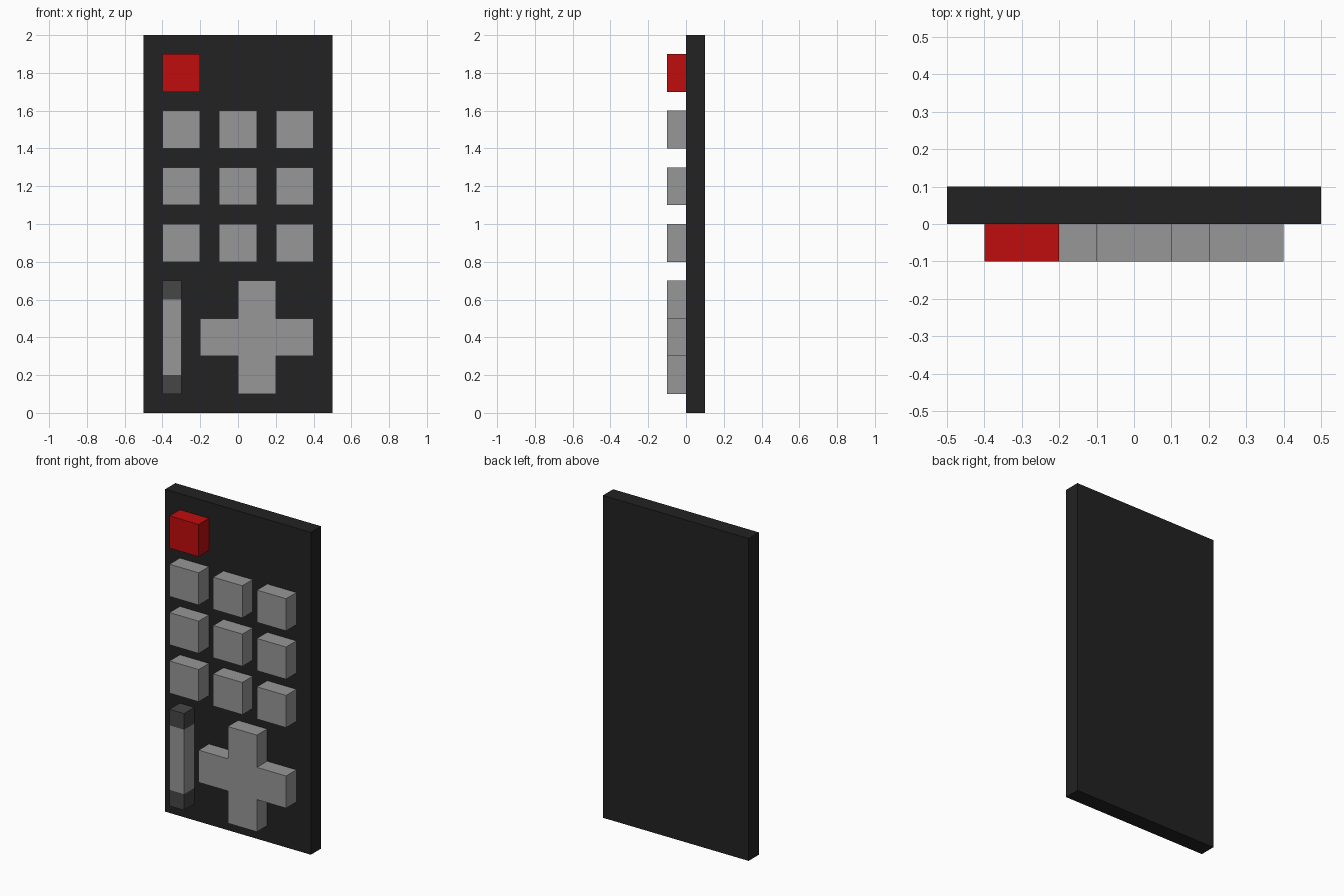
import bpy
import bmesh

cube = bpy.data.objects.get("Cube")
if cube:
    bpy.data.objects.remove(cube, do_unlink=True)


def make_material(name, r, g, b):
    mat = bpy.data.materials.new(name)
    mat.use_nodes = True
    mat.diffuse_color = (r, g, b, 1)
    mat.node_tree.nodes["Principled BSDF"].inputs["Base Color"].default_value = (r, g, b, 1)
    return mat


black = make_material("black", 0.016, 0.016, 0.016)
grey = make_material("grey", 0.31, 0.31, 0.31)
dark_grey = make_material("dark grey", 0.061, 0.061, 0.061)
red = make_material("red", 0.53, 0.004, 0.004)

RAISE = 0.1      # height of every key above the case front
KEY = 0.2        # side of a square key
PITCH = 0.3      # spacing of the keypad


def plate(name, outline, mat, y_front=-RAISE, y_back=0.0):
    """Extrude an (x, z) outline from y_front to y_back."""
    bm = bmesh.new()
    face = bm.faces.new([bm.verts.new((x, y_front, z)) for x, z in outline])
    result = bmesh.ops.extrude_face_region(bm, geom=[face], use_keep_orig=True)
    moved = [v for v in result["geom"] if isinstance(v, bmesh.types.BMVert)]
    bmesh.ops.translate(bm, verts=moved, vec=(0, y_back - y_front, 0))
    bmesh.ops.recalc_face_normals(bm, faces=bm.faces)
    mesh = bpy.data.meshes.new(name)
    bm.to_mesh(mesh)
    bm.free()
    mesh.materials.append(mat)
    obj = bpy.data.objects.new(name, mesh)
    bpy.context.collection.objects.link(obj)
    return obj


def box(x, z, width, height):
    """Rectangle outline from its lower corner."""
    return [(x, z), (x + width, z), (x + width, z + height), (x, z + height)]


# Case
plate("case", box(-0.5, 0, 1, 2), black, 0.0, 0.1)

# Power key
plate("power_key", box(-0.4, 1.7, KEY, KEY), red)

# Keypad, three by three
for row in range(3):
    for col in range(3):
        plate(f"number_key_{row * 3 + col + 1}",
              box(-0.4 + col * PITCH, 1.4 - row * PITCH, KEY, KEY), grey)

# Rocker bar with dark ends
plate("rocker_middle", box(-0.4, 0.2, 0.1, 0.4), grey)
plate("rocker_top", box(-0.4, 0.6, 0.1, 0.1), dark_grey)
plate("rocker_bottom", box(-0.4, 0.1, 0.1, 0.1), dark_grey)

# Direction cross: one arm outline turned four times about its centre
a, b = KEY / 2, KEY * 1.5
arm = [(a, -a), (b, -a), (b, a)]
cross = []
for turn in range(4):
    cross += arm
    arm = [(-z, x) for x, z in arm]
plate("direction_cross", [(x + 0.1, z + 0.4) for x, z in cross], grey)
